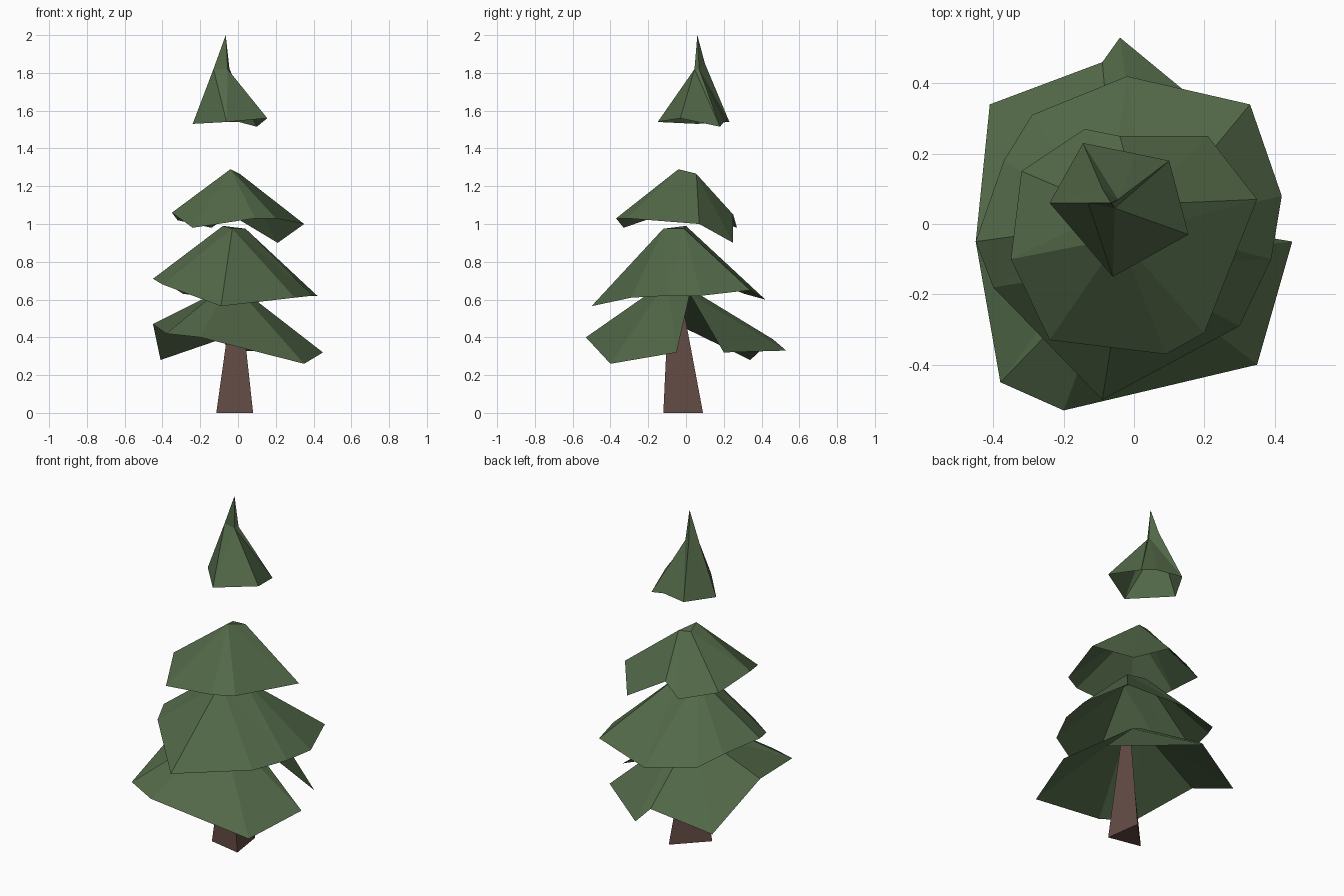
import bpy
import bmesh

default_cube = bpy.data.objects.get("Cube")
if default_cube:
    bpy.data.objects.remove(default_cube, do_unlink=True)


def make_material(name, colour):
    material = bpy.data.materials.new(name)
    material.use_nodes = True
    material.diffuse_color = (*colour, 1)
    shader = material.node_tree.nodes["Principled BSDF"]
    shader.inputs["Base Color"].default_value = (*colour, 1)
    shader.inputs["Roughness"].default_value = 1
    return material


def finish(bm, name, material):
    mesh = bpy.data.meshes.new(name)
    bm.to_mesh(mesh)
    bm.free()
    mesh.materials.append(material)
    part = bpy.data.objects.new(name, mesh)
    bpy.context.collection.objects.link(part)
    return part


def branch_tier(name, crown, rim, material, split=False, peak=None):
    """Hollow skirt: each rim point hangs from one named crown point.

    Rim points run counter-clockwise seen from above. A split tier is left
    open between its last and first rim point. A peak adds a spire.
    """
    bm = bmesh.new()
    tops = {key: bm.verts.new(point) for key, point in crown.items()}
    lower = [(bm.verts.new(point), tops[key]) for key, *point in rim]
    following = lower[1:] + lower[:1]
    pairs = list(zip(lower, following))
    if split:
        pairs.pop()
    for (start, start_top), (end, end_top) in pairs:
        bm.faces.new((start, end, start_top))
        if start_top is not end_top:
            bm.faces.new((end, end_top, start_top))
    ring = list(tops.values())
    if peak:
        point = bm.verts.new(peak)
        for a, b in zip(ring, ring[1:] + ring[:1]):
            bm.faces.new((a, b, point))
    else:
        bm.faces.new(ring)
    return finish(bm, name, material)


def tapered_trunk(name, base, top, material):
    bm = bmesh.new()
    low = [bm.verts.new(point) for point in base]
    high = [bm.verts.new(point) for point in top]
    for i in range(len(low)):
        j = (i + 1) % len(low)
        bm.faces.new((low[i], low[j], high[j], high[i]))
    bm.faces.new(low[::-1])
    bm.faces.new(high)
    return finish(bm, name, material)


needle_green = make_material("needle green", (.085, .14, .065))
bark_brown = make_material("bark brown", (.125, .07, .058))

# Three-sided trunk, leaning slightly
tapered_trunk(
    "trunk",
    [(-.115, -.08, 0), (.08, -.12, 0), (.05, .09, 0)],
    [(-.025, -.07, .64), (.01, -.09, .64), (0, -.03, .64)],
    bark_brown)

# Lowest tier, split open on one side
branch_tier(
    "lower_branches",
    {"side": (.03, .02, .63), "back": (-.05, 0, .67), "front": (-.04, -.1, .7)},
    [("side", .36, .2, .32), ("side", -.04, .53, .33),
     ("back", -.09, .46, .39), ("back", -.41, .34, .28),
     ("back", -.45, -.05, .47), ("front", -.38, -.45, .42),
     ("front", -.2, -.53, .4), ("front", .35, -.4, .26),
     ("side", .45, -.05, .32)],
    needle_green, split=True)

# Widest full tier
branch_tier(
    "middle_branches",
    {"side": (.04, -.01, .975), "back": (-.08, 0, .99), "front": (-.03, -.12, .975)},
    [("side", .42, .08, .62), ("side", .33, .34, .65),
     ("back", -.02, .42, .6), ("back", -.29, .31, .63),
     ("back", -.37, .18, .68), ("back", -.45, -.05, .71),
     ("front", -.4, -.18, .68), ("front", -.09, -.5, .565),
     ("front", .3, -.29, .61), ("side", .39, -.1, .62)],
    needle_green)

# Upper tier with an uneven hem
branch_tier(
    "upper_branches",
    {"side": (.01, .055, 1.265), "back": (-.06, .04, 1.27), "front": (-.04, -.04, 1.29)},
    [("side", .35, .07, 1), ("side", .21, .25, .9),
     ("side", -.04, .25, 1.05), ("back", -.14, .27, .98),
     ("back", -.32, .15, 1.02), ("front", -.35, -.1, 1.06),
     ("front", -.24, -.33, .98), ("front", .09, -.37, 1.03),
     ("front", .2, -.31, 1.03)],
    needle_green)

# Floating tip with a thin bent spire
branch_tier(
    "tree_tip",
    {"front": (-.055, .045, 1.82), "side": (-.045, .07, 1.82),
     "back": (-.09, .1, 1.85), "left": (-.13, .06, 1.82)},
    [("front", .155, -.03, 1.56), ("side", .1, .18, 1.515),
     ("side", .005, .2, 1.54), ("back", -.145, .23, 1.54),
     ("left", -.24, .06, 1.53), ("front", -.06, -.15, 1.54)],
    needle_green, peak=(-.065, .06, 2))
